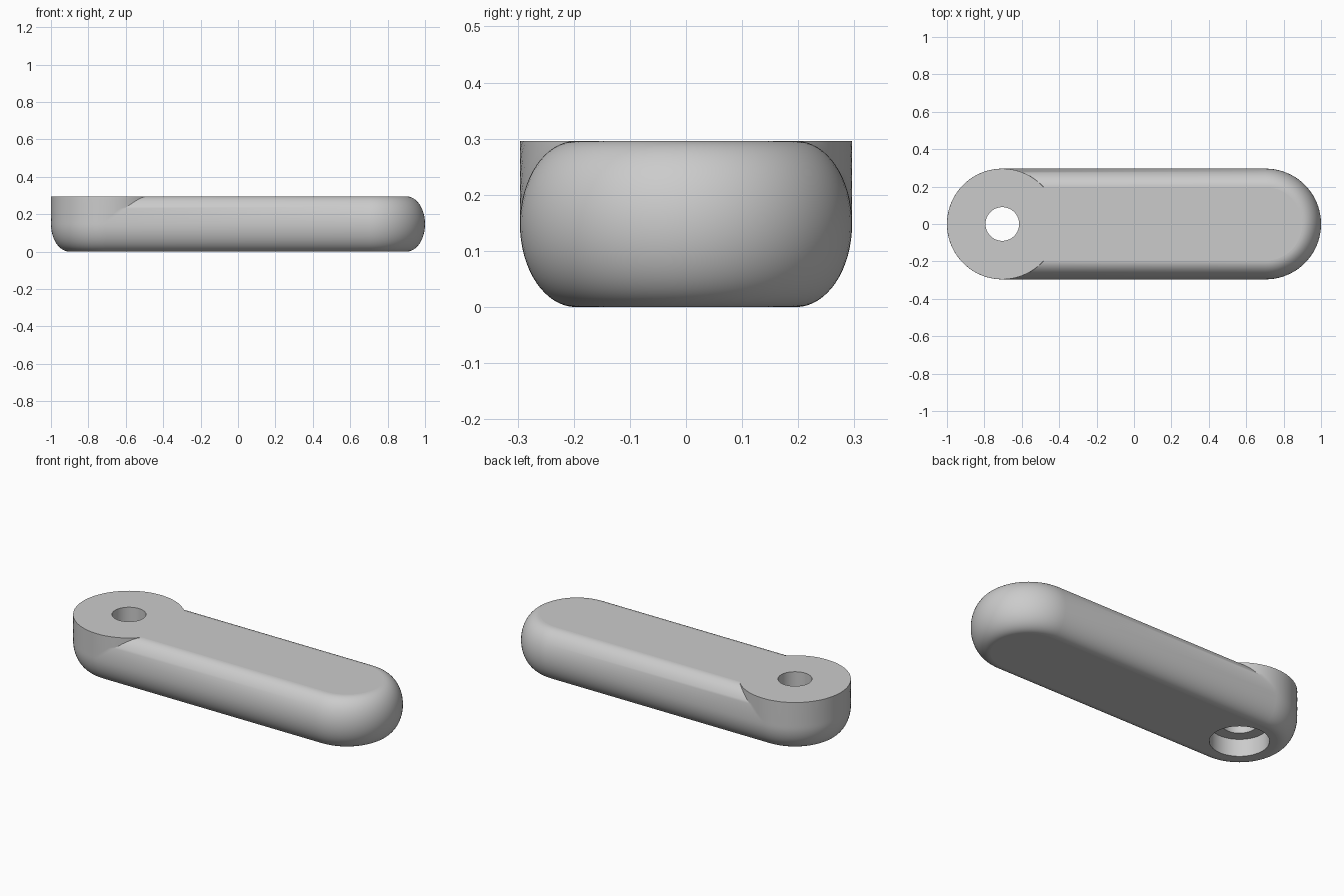
import bpy, bmesh
from math import sin, cos, asin, pi

cube = bpy.data.objects.get("Cube")
if cube:
    bpy.data.objects.remove(cube, do_unlink=True)

R, H, SOFT = 0.296, 0.296, 0.1     # end radius, height, width of the rounded rim
CX = 1 - R                         # centre of each rounded end
STEPS, ARC, HOLE = 32, 40, 64

bm = bmesh.new()


def arc(cx, r, start, end, count):
    angles = [start + (end - start) * i / count for i in range(count + 1)]
    return [(cx + r * cos(a), r * sin(a)) for a in angles]


def add_ring(points, z):
    return [bm.verts.new((x, y, z)) for x, y in points]


def loft(a, b):
    n = len(a)
    for i in range(n):
        j = (i + 1) % n
        bm.faces.new((a[i], a[j], b[j], b[i]))


def cap(outer, inner, up):
    edges = []
    for ring in (outer, inner):
        edges += [bm.edges.get((ring[i - 1], ring[i])) for i in range(len(ring))]
    bmesh.ops.triangle_fill(bm, edges=edges, use_beauty=True, normal=(0, 0, up))


# Body: a soft-rimmed bar whose upper left end becomes a straight round boss
rings = []
for k in range(STEPS + 1):
    t = -pi / 2 + pi * k / STEPS
    r = R - SOFT + SOFT * cos(t)
    upper = t > 0
    boss_r = R if upper else r
    start = asin(r / R) if upper else pi / 2
    outline = arc(CX, r, -pi / 2, pi / 2, ARC)
    outline += arc(-CX, boss_r, start, 2 * pi - start, ARC)
    rings.append(add_ring(outline, H / 2 * (1 + sin(t))))
for a, b in zip(rings, rings[1:]):
    loft(a, b)


# Stepped bore: wide recess from below, narrow hole to the top
def circle(r, z):
    return add_ring(arc(-CX, r, 0, 2 * pi, HOLE)[:-1], z)


bore = [circle(0.154, 0), circle(0.154, 0.1), circle(0.09, 0.1), circle(0.09, H)]
for a, b in zip(bore, bore[1:]):
    loft(a, b)

# Flat top and underside
cap(rings[-1], bore[-1], 1)
cap(rings[0], bore[0], -1)
bmesh.ops.recalc_face_normals(bm, faces=bm.faces)

mesh = bpy.data.meshes.new("lever_arm")
bm.to_mesh(mesh)
bm.free()
arm = bpy.data.objects.new("lever_arm", mesh)
bpy.context.collection.objects.link(arm)

# Smooth rounded sides, crisp boss edge, flat caps
bpy.ops.object.select_all(action='DESELECT')
arm.select_set(True)
bpy.context.view_layer.objects.active = arm
bpy.ops.object.shade_smooth_by_angle(angle=pi / 6)
for p in mesh.polygons:
    if abs(p.normal.z) > 0.9999:
        p.use_smooth = False

grey = bpy.data.materials.new("light_grey")
grey.use_nodes = True
color = (0.6, 0.6, 0.6, 1)
grey.diffuse_color = color
grey.node_tree.nodes["Principled BSDF"].inputs["Base Color"].default_value = color
mesh.materials.append(grey)
